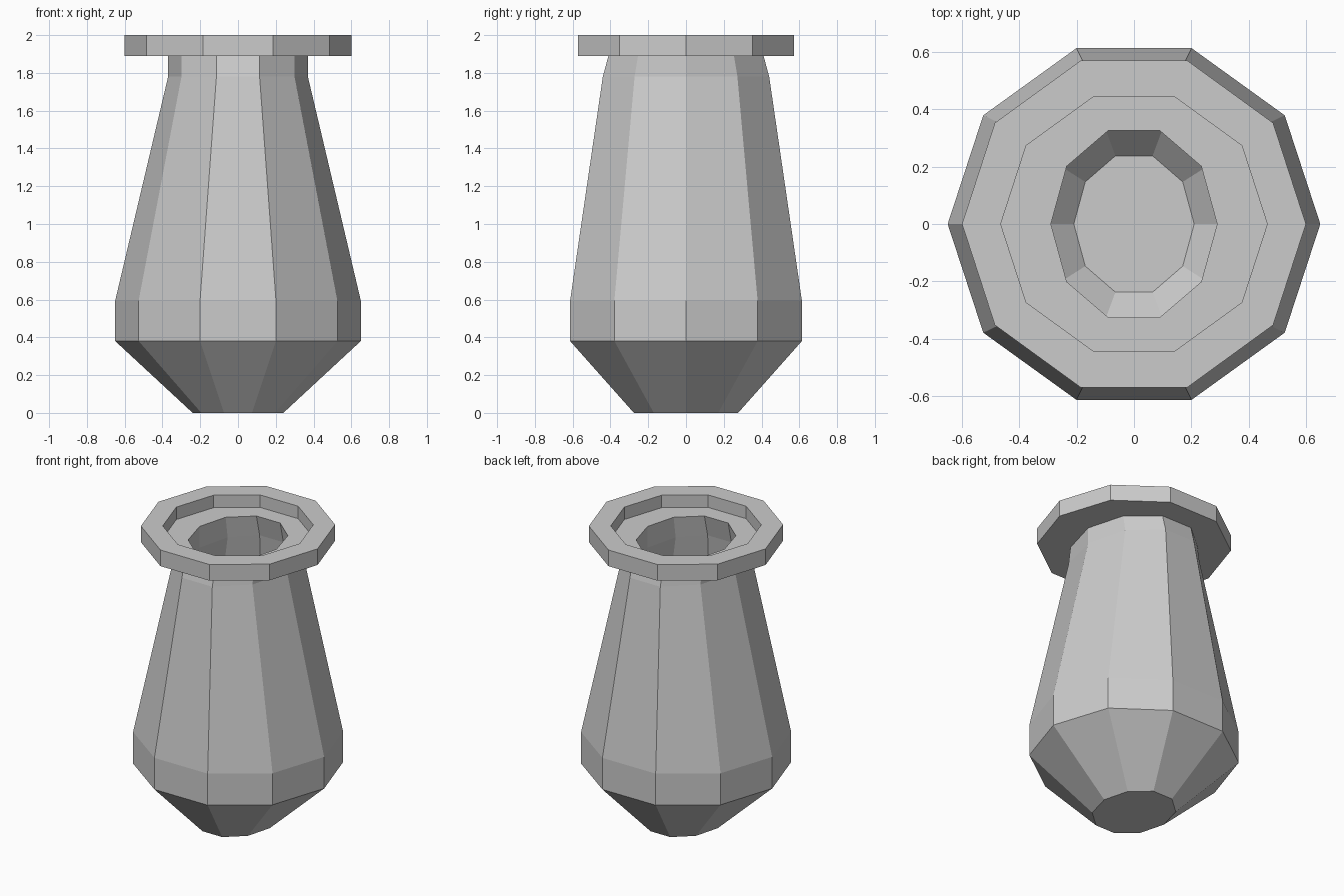
import bpy, bmesh, math

if "Cube" in bpy.data.objects:
    bpy.data.objects.remove(bpy.data.objects["Cube"])

SIDES = 10

# Closed wall profile: (x radius, y radius, height), outside up then inside down
profile = [
    (0.24, 0.29, 0.00),    # foot
    (0.65, 0.645, 0.38),   # belly
    (0.65, 0.645, 0.595),
    (0.37, 0.463, 1.78),   # neck
    (0.37, 0.432, 1.89),
    (0.60, 0.60, 1.89),    # rim
    (0.60, 0.60, 2.00),
    (0.465, 0.465, 2.00),
    (0.465, 0.465, 1.915), # ledge inside the rim
    (0.29, 0.343, 1.915),  # mouth
    (0.29, 0.38, 1.77),    # inner wall
    (0.57, 0.565, 0.585),
    (0.57, 0.565, 0.415),
    (0.21, 0.25, 0.08),    # inner floor
]


def ring(bm, rx, ry, z):
    step = 2 * math.pi / SIDES
    return [bm.verts.new((rx * math.cos(i * step), ry * math.sin(i * step), z))
            for i in range(SIDES)]


# Vase: rings bridged along the profile, capped at foot and inner floor
bm = bmesh.new()
rings = [ring(bm, *p) for p in profile]
for a, b in zip(rings, rings[1:]):
    for i in range(SIDES):
        j = (i + 1) % SIDES
        bm.faces.new((a[i], a[j], b[j], b[i]))
bm.faces.new(rings[0][::-1])
bm.faces.new(rings[-1])
bmesh.ops.recalc_face_normals(bm, faces=bm.faces)

mesh = bpy.data.meshes.new("vase")
bm.to_mesh(mesh)
bm.free()
vase = bpy.data.objects.new("vase", mesh)
bpy.context.collection.objects.link(vase)
